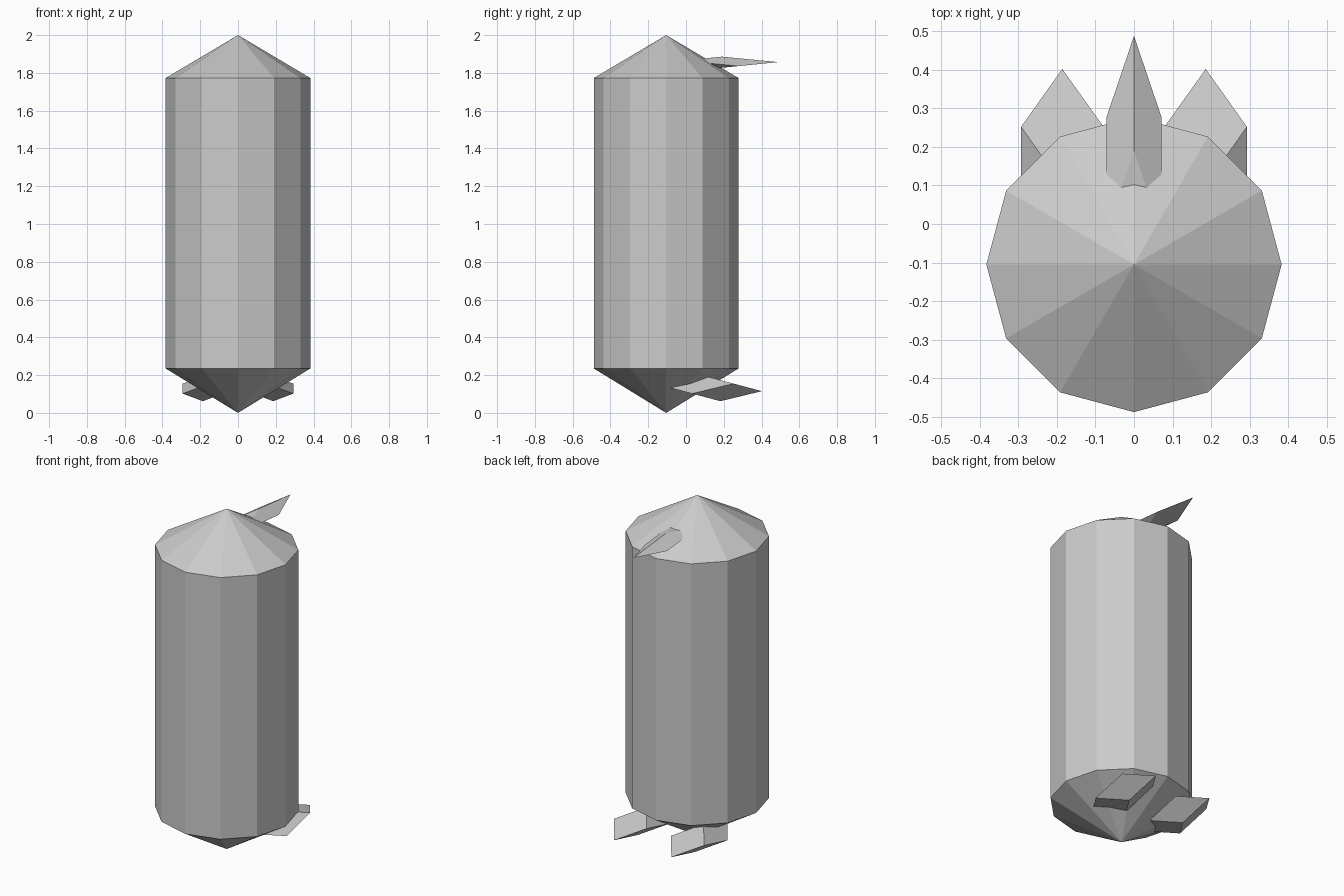
import bpy
import bmesh
from math import cos, sin, pi
from mathutils import Vector, Matrix

if "Cube" in bpy.data.objects:
    bpy.data.objects.remove(bpy.data.objects["Cube"])


def add_object(name, bm):
    bmesh.ops.recalc_face_normals(bm, faces=bm.faces[:])
    mesh = bpy.data.meshes.new(name)
    bm.to_mesh(mesh)
    bm.free()
    obj = bpy.data.objects.new(name, mesh)
    bpy.context.collection.objects.link(obj)
    return obj


def skewed_block(name, tip, a, b, c):
    """Slanted box that spreads from its tip corner along three edges."""
    tip, a, b, c = map(Vector, (tip, a, b, c))
    skew = Matrix((a, b, c)).transposed().to_4x4()
    skew.translation = tip + (a + b + c) / 2
    bm = bmesh.new()
    bmesh.ops.create_cube(bm, size=1, matrix=skew)
    return add_object(name, bm)


# Twelve-sided body with a pointed cap at each end
SIDES, RADIUS, CY = 12, 0.383, -0.105
bm = bmesh.new()
rings = []
for z in (0.235, 1.773):
    rings.append([bm.verts.new((RADIUS * cos(2 * pi * i / SIDES),
                                CY + RADIUS * sin(2 * pi * i / SIDES), z))
                  for i in range(SIDES)])
bottom = bm.verts.new((0, CY, 0))
top = bm.verts.new((0, CY, 2))
for i in range(SIDES):
    j = (i + 1) % SIDES
    low, high = rings
    bm.faces.new((low[i], low[j], high[j], high[i]))
    bm.faces.new((low[j], low[i], bottom))
    bm.faces.new((high[i], high[j], top))
add_object("body", bm)

# Beak under the top point
skewed_block("beak", (0, 0.488, 1.857),
             (0.071, -0.21, -0.021), (-0.071, -0.21, -0.021), (0, -0.298, 0.029))

# Pair of feet under the lower cap
for side, label in ((-1, "left"), (1, "right")):
    skewed_block(label + "_foot", (side * 0.186, 0.402, 0.115),
                 (0.107, -0.15, 0.04), (-0.107, -0.15, 0.04), (0, -0.22, -0.053))
